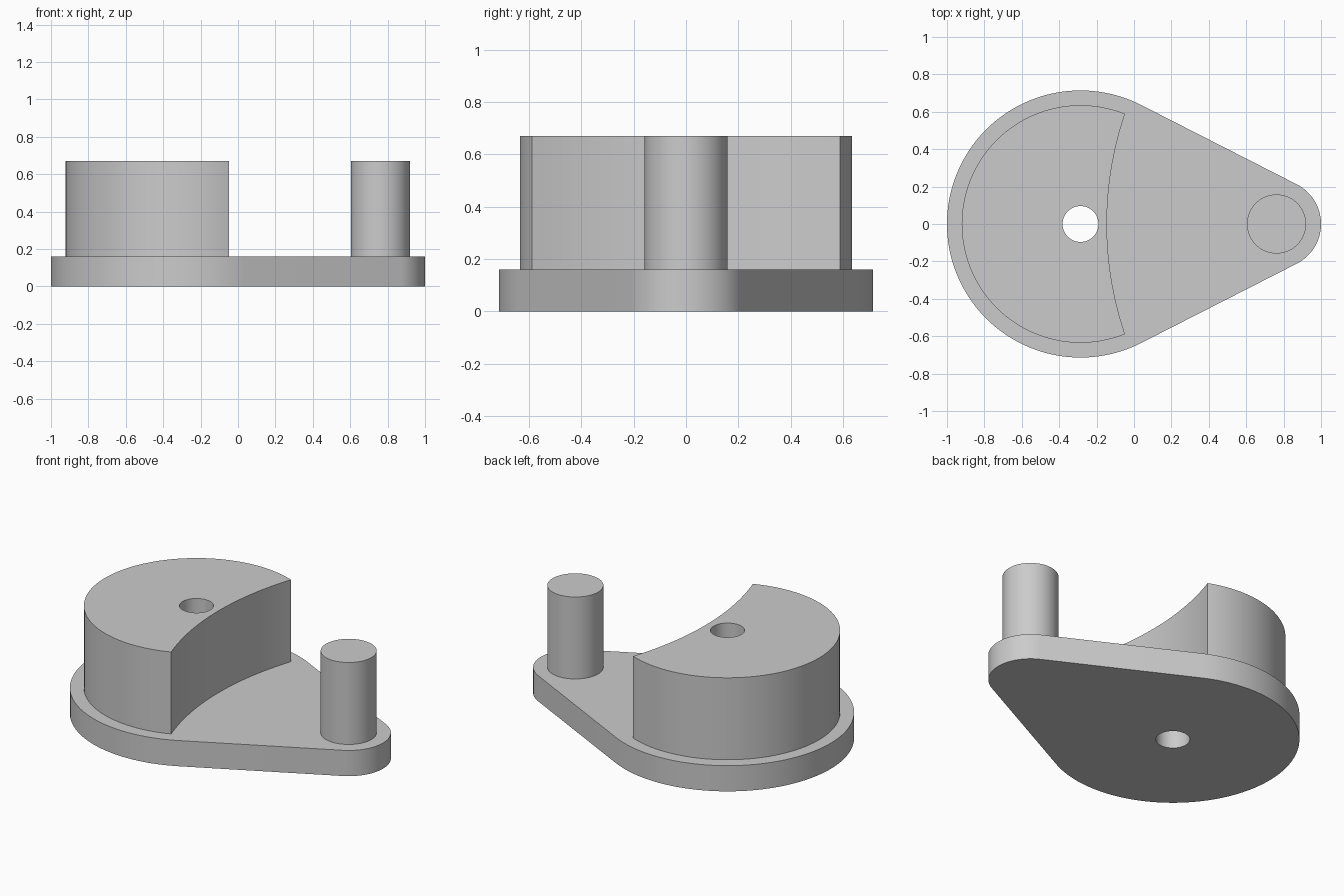
import bpy, bmesh, math

cube = bpy.data.objects.get("Cube")
if cube:
    bpy.data.objects.remove(cube, do_unlink=True)

# Single plain grey
grey = bpy.data.materials.new("light grey")
grey.use_nodes = True
colour = (0.6, 0.6, 0.6, 1)
grey.diffuse_color = colour
grey.node_tree.nodes["Principled BSDF"].inputs["Base Color"].default_value = colour

# Main dimensions
HUB_X, PIN_X = -0.286, 0.762
HUB_R, TIP_R = 0.714, 0.238
PLATE_TOP, TOP = 0.16, 0.67


def arc(cx, r, start, end, n):
    """Points along an arc centred on the x axis, both ends included."""
    angles = [start + (end - start) * i / n for i in range(n + 1)]
    return [(cx + r * math.cos(a), r * math.sin(a)) for a in angles]


def circle(cx, r, n):
    return arc(cx, r, 0, math.tau, n)[:-1]


def prism(name, loops, z0, z1):
    """Extrude an outline, with optional hole loops, from z0 to z1."""
    bm = bmesh.new()
    for loop in loops:
        verts = [bm.verts.new((x, y, z0)) for x, y in loop]
        for a, b in zip(verts, verts[1:] + verts[:1]):
            bm.edges.new((a, b))
    bmesh.ops.triangle_fill(bm, edges=bm.edges[:], use_beauty=True)
    out = bmesh.ops.extrude_face_region(bm, geom=bm.faces[:])
    top = [v for v in out["geom"] if isinstance(v, bmesh.types.BMVert)]
    bmesh.ops.translate(bm, verts=top, vec=(0, 0, z1 - z0))
    bmesh.ops.recalc_face_normals(bm, faces=bm.faces[:])
    mesh = bpy.data.meshes.new(name)
    bm.to_mesh(mesh)
    bm.free()
    mesh.materials.append(grey)
    obj = bpy.data.objects.new(name, mesh)
    bpy.context.collection.objects.link(obj)
    bpy.ops.object.select_all(action="DESELECT")
    obj.select_set(True)
    bpy.context.view_layer.objects.active = obj
    bpy.ops.object.shade_smooth_by_angle(angle=math.radians(30))
    return obj


shaft_hole = circle(HUB_X, 0.096, 48)

# Teardrop plate: two arcs joined by their common tangents
tangent = math.acos((HUB_R - TIP_R) / (PIN_X - HUB_X))
plate = (arc(HUB_X, HUB_R, tangent, math.tau - tangent, 96)
         + arc(PIN_X, TIP_R, -tangent, tangent, 40))
prism("base_plate", [plate, shaft_hole], 0, PLATE_TOP)

# Counterweight: disc with a wide concave bite on the pin side
WEIGHT_R = 0.635
CORNER_X, BITE_X = -0.048, -0.145
corner = math.acos((CORNER_X - HUB_X) / WEIGHT_R)
corner_y = WEIGHT_R * math.sin(corner)
sag = CORNER_X - BITE_X
bite_r = (corner_y ** 2 + sag ** 2) / (2 * sag)
half = math.asin(corner_y / bite_r)
weight = (arc(HUB_X, WEIGHT_R, corner, math.tau - corner, 96)
          + arc(BITE_X + bite_r, bite_r, math.pi + half, math.pi - half, 32)[1:-1])
prism("counterweight", [weight, shaft_hole], PLATE_TOP, TOP)

# Crank pin
prism("crank_pin", [circle(PIN_X, 0.158, 64)], PLATE_TOP, TOP)
